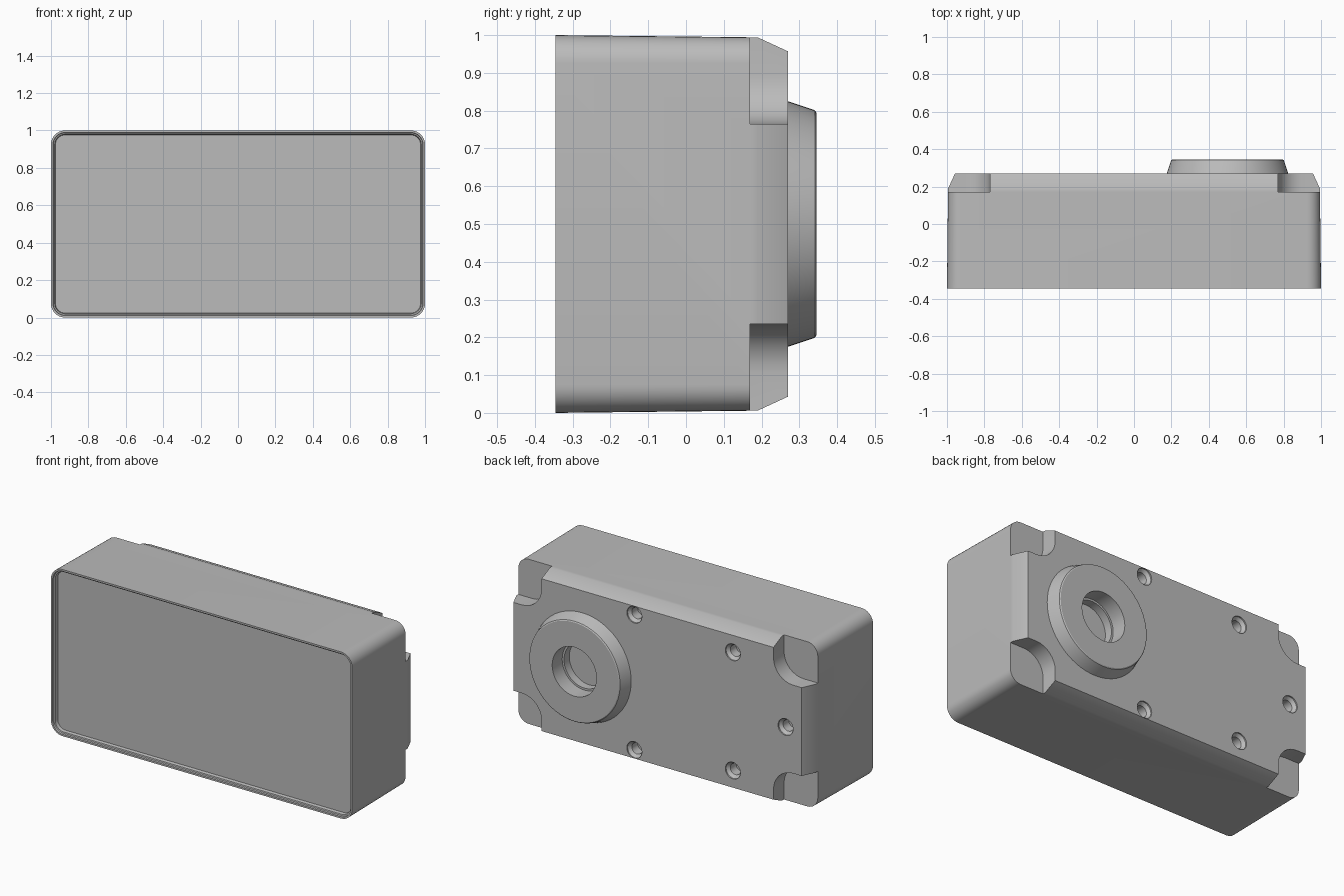
import bpy, bmesh
from math import cos, sin, pi, radians
from mathutils import Vector

cube = bpy.data.objects.get("Cube")
if cube:
    bpy.data.objects.remove(cube, do_unlink=True)

grey = bpy.data.materials.new("plain grey")
grey.use_nodes = True
colour = (0.5, 0.5, 0.5, 1)
grey.diffuse_color = colour
grey.node_tree.nodes["Principled BSDF"].inputs["Base Color"].default_value = colour

MID_Z = 0.5
BACK = 0.27


def rounded_rect(hx, hz, r, y, cx=0, cz=MID_Z, steps=8):
    """Counter-clockwise rounded rectangle in the xz plane."""
    pts = []
    for q, (sx, sz) in enumerate(((1, 1), (-1, 1), (-1, -1), (1, -1))):
        for i in range(steps + 1):
            a = (q + i / steps) * pi / 2
            pts.append(Vector((cx + sx * (hx - r) + r * cos(a), y,
                               cz + sz * (hz - r) + r * sin(a))))
    return pts


def circle(r, y, cx, cz, n):
    return [Vector((cx + r * cos(2 * pi * i / n), y, cz + r * sin(2 * pi * i / n)))
            for i in range(n)]


def loft(name, rings, closed=False):
    """Skin matching rings; cap the ends, or join last to first if closed."""
    bm = bmesh.new()
    loops = [[bm.verts.new(p) for p in ring] for ring in rings]
    pairs = list(zip(loops, loops[1:]))
    if closed:
        pairs.append((loops[-1], loops[0]))
    else:
        bm.faces.new(loops[0])
        bm.faces.new(loops[-1])
    for a, b in pairs:
        for i in range(len(a)):
            j = (i + 1) % len(a)
            bm.faces.new((a[i], a[j], b[j], b[i]))
    bmesh.ops.recalc_face_normals(bm, faces=bm.faces)
    mesh = bpy.data.meshes.new(name)
    bm.to_mesh(mesh)
    bm.free()
    mesh.materials.append(grey)
    ob = bpy.data.objects.new(name, mesh)
    bpy.context.collection.objects.link(ob)
    return ob


def lathe(name, profile, cx, cz, n=32, closed=False):
    return loft(name, [circle(r, y, cx, cz, n) for r, y in profile], closed)


def cut(target, cutter):
    """Subtract the cutter, then remove it."""
    mod = target.modifiers.new("cut", "BOOLEAN")
    mod.operation = "DIFFERENCE"
    mod.solver = "EXACT"
    mod.object = cutter
    cutter.hide_render = True
    bpy.context.view_layer.objects.active = target
    bpy.ops.object.modifier_apply(modifier=mod.name)
    bpy.data.objects.remove(cutter, do_unlink=True)


def smooth(ob):
    bpy.ops.object.select_all(action="DESELECT")
    ob.select_set(True)
    bpy.context.view_layer.objects.active = ob
    bpy.ops.object.shade_smooth_by_angle(angle=radians(25))


# Housing: recessed front, slightly drafted walls, chamfered back (y, inset)
sections = [(-0.315, 0.024), (-0.333, 0.02), (-0.335, 0.013), (-0.345, 0.011),
            (-0.345, 0), (0.19, 0.006), (BACK, 0.043)]
housing = loft("housing", [rounded_rect(1 - d, MID_Z - d, 0.075 - d, y)
                           for y, d in sections])

# Corner pockets
for sx in (-1, 1):
    for sz in (-1, 1):
        cut(housing, loft("pocket_cutter", [
            rounded_rect(0.33, 0.36, 0.13, y, sx * 1.1, MID_Z + sz * 0.625)
            for y in (0.17, 0.4)]))

# Countersunk screw holes
screws = [(0.154, s * 0.406) for s in (-1, 1)]
screws += [(-0.5, s * 0.355) for s in (-1, 1)] + [(-0.85, 0)]
screw_profile = [(0.034, 0.19), (0.034, 0.245), (0.05, 0.262), (0.05, 0.3)]
for x, dz in screws:
    cut(housing, lathe("screw_cutter", screw_profile, x, MID_Z + dz))

# Round port with a small inner ledge
port_profile = [(0.135, 0.2), (0.135, 0.25), (0.147, 0.25), (0.147, 0.3)]
cut(housing, lathe("port_cutter", port_profile, 0.5, MID_Z, 64))
smooth(housing)

# Tapered collar around the port
collar_profile = [(0.147, BACK), (0.325, BACK), (0.304, 0.333), (0.301, 0.341),
                  (0.295, 0.345), (0.147, 0.345)]
collar = lathe("port_collar", collar_profile, 0.5, MID_Z, 64, closed=True)
smooth(collar)
